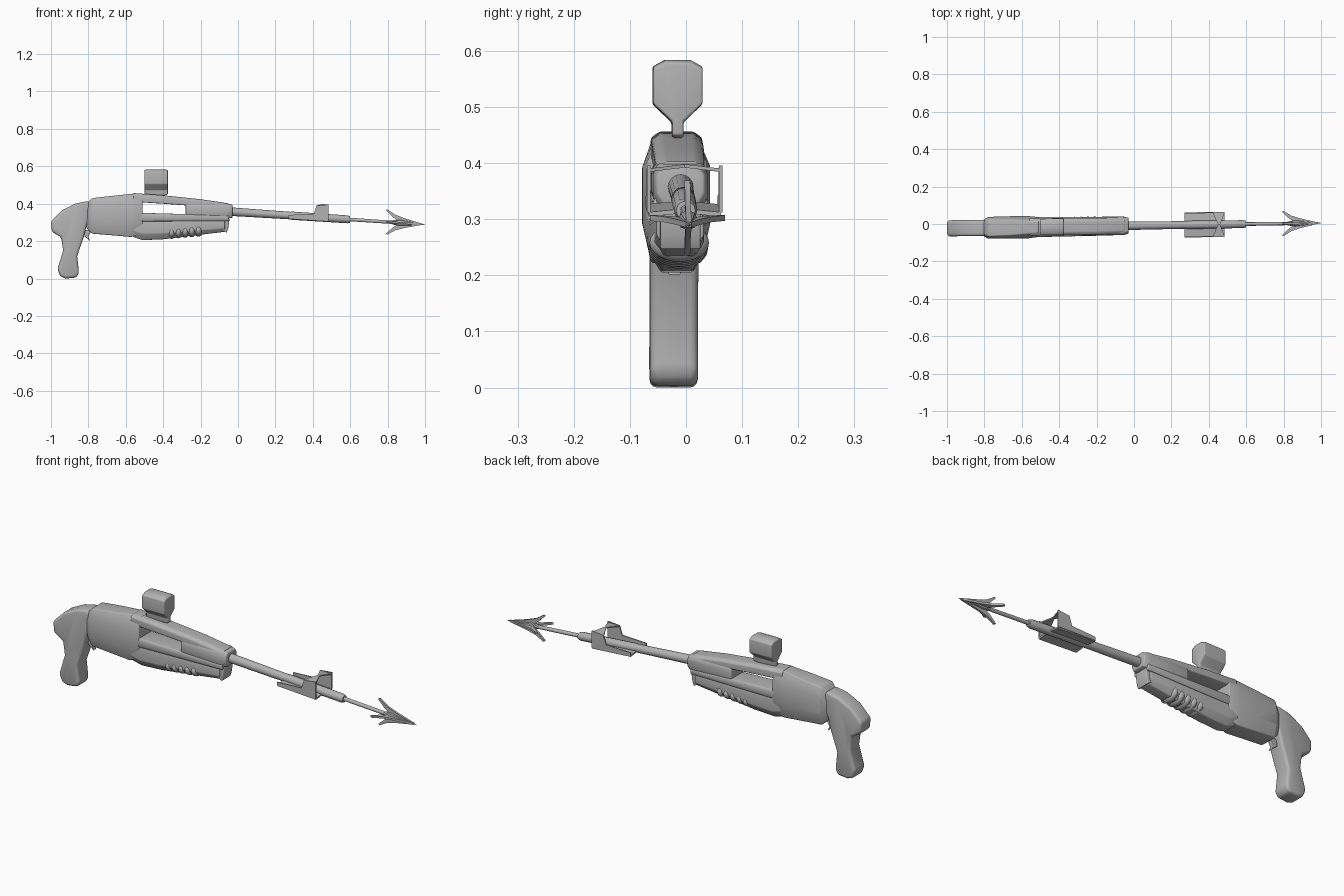
import bpy, bmesh, math
from mathutils import Vector

cube = bpy.data.objects.get("Cube")
if cube:
    bpy.data.objects.remove(cube, do_unlink=True)

grey = bpy.data.materials.new("gunmetal_grey")
grey.use_nodes = True
COLOUR = (0.45, 0.45, 0.45, 1)
grey.diffuse_color = COLOUR
grey.node_tree.nodes["Principled BSDF"].inputs["Base Color"].default_value = COLOUR


def mid_y(x):
    """Sideways position of the slightly turned centre line."""
    return -0.009 + 0.0143 * x


def mid_z(x):
    """Height of the drooping barrel axis."""
    return 0.355 - 0.066 * x


def finish(name, bm, bevel=0.0, angle=40):
    bmesh.ops.recalc_face_normals(bm, faces=bm.faces)
    mesh = bpy.data.meshes.new(name)
    bm.to_mesh(mesh)
    bm.free()
    mesh.materials.append(grey)
    ob = bpy.data.objects.new(name, mesh)
    bpy.context.collection.objects.link(ob)
    bpy.ops.object.select_all(action="DESELECT")
    ob.select_set(True)
    bpy.context.view_layer.objects.active = ob
    if bevel:
        mod = ob.modifiers.new("Bevel", "BEVEL")
        mod.width, mod.segments = bevel, 3
        bpy.ops.object.modifier_apply(modifier=mod.name)
    bpy.ops.object.shade_smooth_by_angle(angle=math.radians(angle))
    return ob


def skin(name, rings, **kw):
    """Join closed rings of points and cap both ends."""
    bm = bmesh.new()
    loops = [[bm.verts.new(p) for p in ring] for ring in rings]
    n = len(loops[0])
    for a, b in zip(loops, loops[1:]):
        for i in range(n):
            j = (i + 1) % n
            bm.faces.new((a[i], a[j], b[j], b[i]))
    bm.faces.new(loops[0])
    bm.faces.new(loops[-1])
    return finish(name, bm, **kw)


def hull(name, sections, **kw):
    """Eight-sided loft; section = x, half widths low/mid/top, z low/top."""
    rings = []
    for x, low, mid, top, z0, z1 in sections:
        h, y = z1 - z0, mid_y(x)
        half = [(low, z0), (mid, z0 + 0.3 * h), (mid, z0 + 0.75 * h), (top, z1)]
        rings.append([(x, y + w, z) for w, z in half] +
                     [(x, y - w, z) for w, z in reversed(half)])
    return skin(name, rings, **kw)


def prism(name, outline, half, place, **kw):
    return skin(name, [[place(u, v, w) for u, v in outline] for w in (-half, half)], **kw)


def tube(name, stations, sides=16):
    """Round part along the barrel axis; station = x, radius."""
    turn = [2 * math.pi * i / sides for i in range(sides)]
    return skin(name, [[(x, mid_y(x) + r * math.cos(t), mid_z(x) + r * math.sin(t))
                        for t in turn] for x, r in stations])


def side_on(u, v, w):
    return (u, mid_y(u) + w, v)


# Grip and trigger
prism("grip", [(-0.80, 0.415), (-0.87, 0.40), (-0.94, 0.365), (-1.0, 0.305),
               (-0.995, 0.25), (-0.945, 0.22), (-0.935, 0.15), (-0.965, 0.05),
               (-0.95, 0.01), (-0.92, 0), (-0.865, 0.005), (-0.85, 0.03),
               (-0.86, 0.12), (-0.825, 0.22), (-0.81, 0.28), (-0.775, 0.36)],
      0.043, side_on, bevel=0.014, angle=50)
prism("trigger", [(-0.83, 0.26), (-0.82, 0.225), (-0.79, 0.2), (-0.80, 0.225),
                  (-0.78, 0.26)], 0.012, side_on, bevel=0.003)

# Receiver and frame around the open slot
hull("receiver", [(-0.81, 0.03, 0.04, 0.03, 0.27, 0.40),
                  (-0.78, 0.045, 0.058, 0.045, 0.24, 0.43),
                  (-0.66, 0.045, 0.06, 0.042, 0.23, 0.443),
                  (-0.57, 0.045, 0.06, 0.035, 0.222, 0.453),
                  (-0.51, 0.04, 0.053, 0.03, 0.24, 0.455)], bevel=0.005)
hull("top_rail", [(-0.56, 0.046, 0.046, 0.03, 0.41, 0.457),
                  (-0.40, 0.046, 0.046, 0.03, 0.40, 0.445),
                  (-0.20, 0.045, 0.045, 0.03, 0.385, 0.424),
                  (-0.05, 0.042, 0.042, 0.028, 0.36, 0.402)], bevel=0.005)
hull("lower_rail", [(-0.55, 0.05, 0.054, 0.05, 0.305, 0.352),
                    (-0.05, 0.045, 0.049, 0.045, 0.308, 0.338)], bevel=0.004)
hull("barrel_housing", [(-0.28, 0.045, 0.049, 0.045, 0.33, 0.4),
                        (-0.06, 0.045, 0.049, 0.04, 0.32, 0.4),
                        (-0.03, 0.03, 0.043, 0.03, 0.325, 0.395)], bevel=0.005)

# Fore-end with ribbed hand hold
hull("fore_end", [(-0.56, 0.035, 0.052, 0.05, 0.222, 0.33),
                  (-0.51, 0.028, 0.05, 0.045, 0.205, 0.32),
                  (-0.40, 0.028, 0.048, 0.042, 0.21, 0.318),
                  (-0.07, 0.026, 0.042, 0.038, 0.25, 0.316)], bevel=0.004)
prism("front_tab", [(-0.10, 0.32), (-0.085, 0.262), (-0.06, 0.245),
                    (-0.052, 0.27), (-0.045, 0.32)], 0.036, side_on, bevel=0.004)
for i in range(5):
    x = -0.355 + 0.036 * i
    bm = bmesh.new()
    bmesh.ops.create_uvsphere(bm, u_segments=20, v_segments=12, radius=1)
    bmesh.ops.scale(bm, vec=(0.025, 0.053, 0.034), verts=bm.verts)
    bmesh.ops.translate(bm, vec=(x, mid_y(x), 0.246 + 0.003 * i), verts=bm.verts)
    finish("grip_rib_%d" % (i + 1), bm)

# Scope block on its narrow neck
scope_side = [(0.01, 0.445), (0.01, 0.472), (0.044, 0.505), (0.044, 0.572), (0.022, 0.584)]
scope_ring = scope_side + [(-w, z) for w, z in reversed(scope_side)]
skin("scope", [[(x, mid_y(x) + w, 0.515 + (z - 0.515) * s) for w, z in scope_ring]
               for x, s in ((-0.5, 0.95), (-0.485, 1), (-0.39, 1), (-0.375, 0.93))],
     bevel=0.004)

# Barrel, muzzle sleeve and spear shaft
tube("barrel", [(-0.06, 0.023), (0.3, 0.02), (0.58, 0.017)])
tube("muzzle_sleeve", [(0.27, 0.018), (0.29, 0.022), (0.585, 0.021), (0.6, 0.017)], 12)
tube("spear_shaft", [(0.55, 0.01), (0.86, 0.009)], 10)

# Winged front sight: floor, upright and tapering arm on each side
for label, s in (("left", 1), ("right", -1)):
    prism(label + "_sight_floor", [(0.27, 0.0), (0.27, 0.064), (0.485, 0.064), (0.485, 0.0)],
          0.004, lambda u, v, w: (u, mid_y(u) + s * v,
                                  mid_z(u) - 0.008 - 0.1 * v + w))
    prism(label + "_sight_upright", [(0.27, 0.322), (0.27, 0.34), (0.405, 0.345),
                                     (0.42, 0.39), (0.485, 0.396), (0.485, 0.312)],
          0.003, lambda u, v, w: (u, mid_y(u) + s * (0.064 + w), v))
    prism(label + "_sight_arm", [(0.42, 0.064), (0.485, 0.064), (0.46, 0.0), (0.45, 0.0)],
          0.003, lambda u, v, w: (u, mid_y(u) + s * v, 0.395 - 0.12 * v + w))

# Spear head with four swept barbs
tube("spear_tip", [(0.82, 0.009), (0.86, 0.018), (0.92, 0.012), (1.0, 0.001)], 8)
barb = [(0.79, 0.064), (0.80, 0.067), (0.84, 0.042), (0.89, 0.026), (0.985, 0.003),
        (0.985, 0), (0.83, 0), (0.845, 0.016), (0.825, 0.03)]
for i, label in enumerate(("left", "top", "right", "bottom")):
    c, s = math.cos(i * math.pi / 2), math.sin(i * math.pi / 2)
    prism(label + "_barb", barb, 0.005,
          lambda u, v, w: (u, mid_y(u) + v * c - w * s, mid_z(u) + v * s + w * c))
